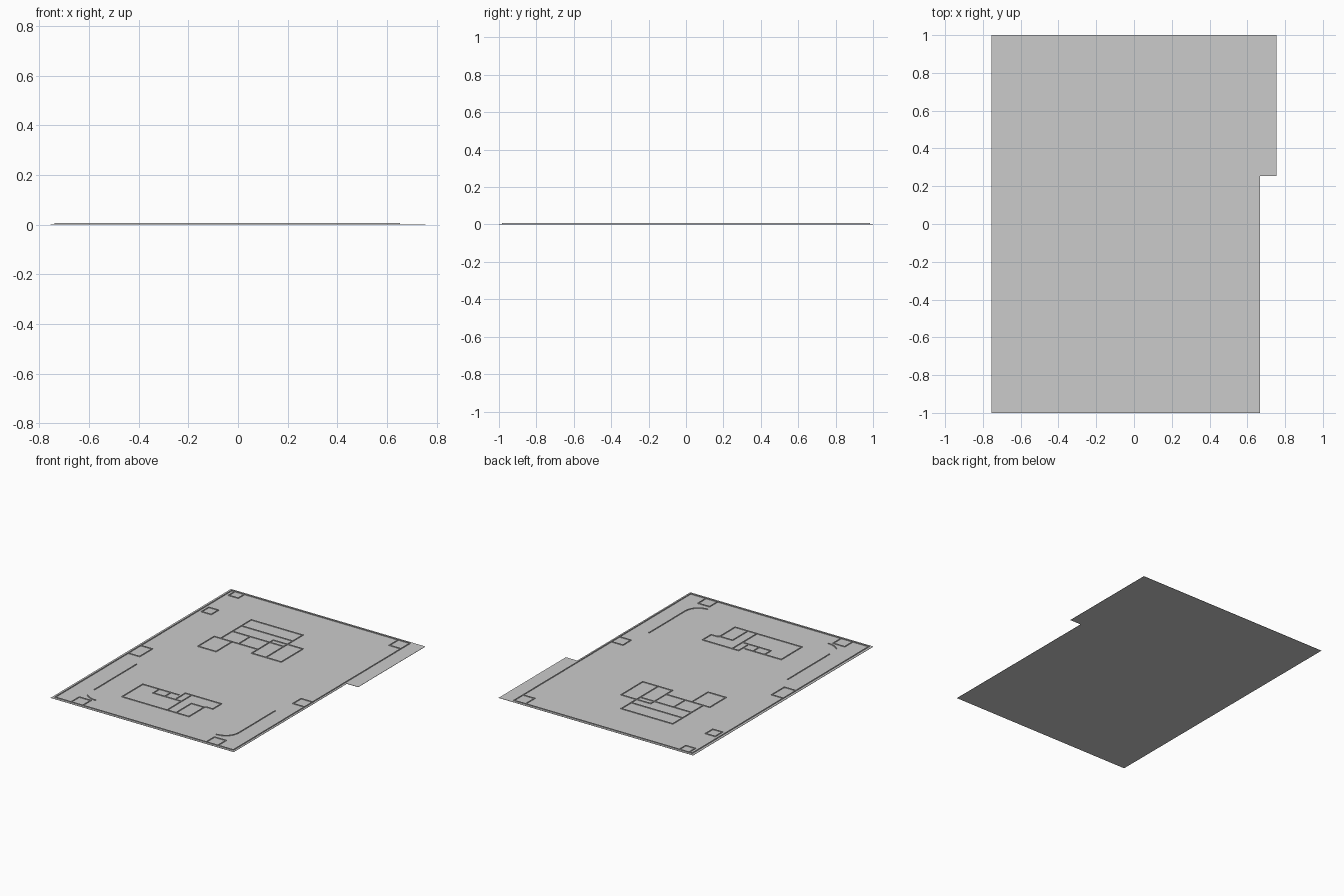
import bpy, bmesh, math

if "Cube" in bpy.data.objects:
    bpy.data.objects.remove(bpy.data.objects["Cube"])

BASE_TOP, WALL_TOP, WIDTH = 0.002, 0.007, 0.006


def make_object(name, bm):
    bmesh.ops.recalc_face_normals(bm, faces=bm.faces[:])
    mesh = bpy.data.meshes.new(name)
    bm.to_mesh(mesh)
    bm.free()
    obj = bpy.data.objects.new(name, mesh)
    bpy.context.collection.objects.link(obj)
    return obj


def prism(bm, outline, z0, z1):
    face = bm.faces.new([bm.verts.new((x, y, z0)) for x, y in outline])
    top = bmesh.ops.extrude_face_region(bm, geom=[face])["geom"]
    for v in top:
        if isinstance(v, bmesh.types.BMVert):
            v.co.z = z1


def walls(name, paths):
    """Thin upright strips following each path."""
    bm = bmesh.new()
    h = WIDTH / 2
    for path in paths:
        for (x0, y0), (x1, y1) in zip(path, path[1:]):
            d = math.hypot(x1 - x0, y1 - y0)
            ux, uy = (x1 - x0) / d * h, (y1 - y0) / d * h
            prism(bm, [(x0 - ux + uy, y0 - uy - ux), (x1 + ux + uy, y1 + uy - ux),
                       (x1 + ux - uy, y1 + uy + ux), (x0 - ux - uy, y0 - uy + ux)],
                  BASE_TOP, WALL_TOP)
    return make_object(name, bm)


def rect(x0, x1, y0, y1):
    return [(x0, y0), (x1, y0), (x1, y1), (x0, y1), (x0, y0)]


def arc(cx, cy, r, a0, a1, n=6):
    return [(cx + r * math.cos(math.radians(a0 + (a1 - a0) * i / n)),
             cy + r * math.sin(math.radians(a0 + (a1 - a0) * i / n))) for i in range(n + 1)]


# Site plate with the step on its right side
bm = bmesh.new()
prism(bm, [(-0.755, -1), (0.667, -1), (0.667, 0.255), (0.755, 0.255),
           (0.755, 1), (-0.755, 1)], 0, BASE_TOP)
make_object("ground_plate", bm)

# Outer boundary wall
walls("boundary_wall", [rect(-0.735, 0.65, -0.98, 0.98)])

# Square corner and side bays
walls("bays", [
    rect(-0.71, -0.635, 0.61, 0.69),
    rect(-0.71, -0.635, 0.91, 0.98),
    rect(0.56, 0.65, 0.88, 0.98),
    rect(0.56, 0.65, -0.19, -0.10),
    rect(-0.735, -0.645, -0.17, -0.03),
    [(-0.61, -0.98), (-0.61, -0.89), (-0.52, -0.89), (-0.52, -0.98)],
    [(0.44, -0.98), (0.44, -0.89), (0.53, -0.89), (0.53, -0.98)],
])

# Path edging with rounded ends
walls("path_edging", [
    [(-0.595, -0.28), (-0.595, -0.74)],
    [(0.53, -0.35)] + arc(0.43, -0.75, 0.10, 0, -90),
    arc(-0.50, -0.75, 0.12, 225, 270, 4),
])

# Rear building floor plan
walls("rear_building_walls", [
    rect(-0.38, 0.02, 0.48, 0.69),
    [(-0.38, 0.58), (0.02, 0.58)],
    [(-0.38, 0.48), (-0.38, 0.35)],
    rect(-0.43, -0.29, 0.17, 0.35),
    [(-0.29, 0.35), (-0.24, 0.35), (-0.24, 0.48)],
    [(-0.24, 0.35), (-0.09, 0.35)],
    rect(-0.09, 0.14, 0.28, 0.52),
    [(0.02, 0.28), (0.02, 0.48)],
])

# Front building floor plan
walls("front_building_walls", [
    [(-0.11, -0.50), (-0.39, -0.50), (-0.39, -0.73), (0.13, -0.73),
     (0.13, -0.56), (0.145, -0.55), (0.19, -0.55), (0.19, -0.455),
     (-0.09, -0.455), (-0.09, -0.55)],
    [(-0.26, -0.50), (-0.26, -0.57), (-0.04, -0.57)],
    [(-0.17, -0.57), (-0.17, -0.50)],
    [(-0.04, -0.73), (-0.04, -0.455)],
    [(0.03, -0.73), (0.03, -0.56), (0.13, -0.56)],
])
